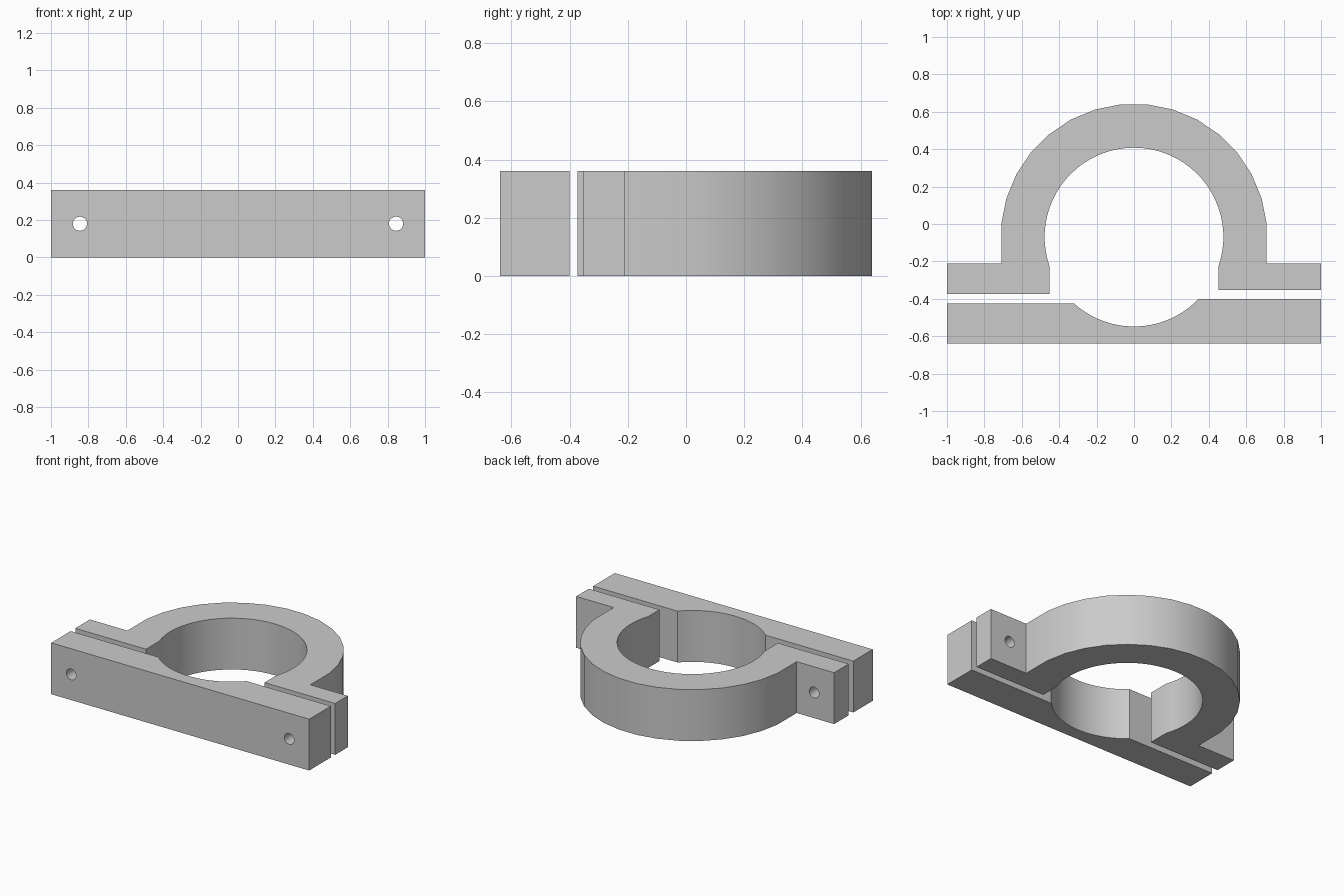
import bpy, bmesh
from math import sin, cos, asin, acos, radians, pi

cube = bpy.data.objects.get("Cube")
if cube:
    bpy.data.objects.remove(cube, do_unlink=True)

HEIGHT = 0.36
CENTRE_Y = -0.07
BORE = 0.478
OUTER = 0.713

grey = bpy.data.materials.new("plain grey")
grey.use_nodes = True
colour = (0.6, 0.6, 0.6, 1)
grey.diffuse_color = colour
grey.node_tree.nodes["Principled BSDF"].inputs["Base Color"].default_value = colour


def arc(radius, start, end, steps):
    """Points on a circle around the bore axis."""
    angles = [start + (end - start) * i / steps for i in range(steps + 1)]
    return [(radius * cos(a), CENTRE_Y + radius * sin(a)) for a in angles]


def bore_angle_at_y(y):
    return asin((y - CENTRE_Y) / BORE)


def extrude_profile(name, points):
    bm = bmesh.new()
    base = bm.faces.new([bm.verts.new((x, y, 0)) for x, y in points])
    top = bmesh.ops.extrude_face_region(bm, geom=[base])["geom"]
    bmesh.ops.translate(bm, vec=(0, 0, HEIGHT),
                        verts=[v for v in top if isinstance(v, bmesh.types.BMVert)])
    bmesh.ops.recalc_face_normals(bm, faces=bm.faces)
    mesh = bpy.data.meshes.new(name)
    bm.to_mesh(mesh)
    bm.free()
    mesh.materials.append(grey)
    obj = bpy.data.objects.new(name, mesh)
    bpy.context.collection.objects.link(obj)
    return obj


# Upper clamp: half ring with two bolt flanges
tilt = radians(5.625)
mouth = acos(0.452 / BORE)
outer_arc = arc(OUTER, tilt, pi - tilt, 15)
inner_arc = arc(BORE, pi + mouth, -mouth, 40)
side = outer_arc[0][0]
clamp = extrude_profile("clamp_ring", [
    (1, -0.352), (1, -0.212), (side, -0.212), *outer_arc,
    (-side, -0.212), (-1, -0.212), (-1, -0.373), (-0.452, -0.373),
    *inner_arc, (0.452, -0.352)])

# Lower bar with a shallow saddle
left_y, right_y = -0.40, -0.425
saddle = arc(BORE, bore_angle_at_y(left_y), -pi - bore_angle_at_y(right_y), 20)
bar = extrude_profile("base_bar", [
    (-1, -0.64), (1, -0.64), (1, left_y), *saddle, (-1, right_y)])

# Bolt holes through the bar and the flanges
for x in (-0.845, 0.845):
    bpy.ops.mesh.primitive_cylinder_add(vertices=24, radius=0.038, depth=1,
                                        location=(x, -0.42, HEIGHT / 2),
                                        rotation=(pi / 2, 0, 0))
    drill = bpy.context.object
    drill.name = "bolt_hole_cutter"
    drill.hide_render = True
    drill.data.materials.append(grey)
    for part in (clamp, bar):
        cut = part.modifiers.new("bolt_hole", 'BOOLEAN')
        cut.operation = 'DIFFERENCE'
        cut.solver = 'EXACT'
        cut.object = drill
        bpy.context.view_layer.objects.active = part
        bpy.ops.object.modifier_apply(modifier=cut.name)
    bpy.data.objects.remove(drill, do_unlink=True)

# Smooth curved walls, crisp corners
for part in (clamp, bar):
    bpy.ops.object.select_all(action='DESELECT')
    part.select_set(True)
    bpy.context.view_layer.objects.active = part
    bpy.ops.object.shade_smooth_by_angle(angle=radians(17))
